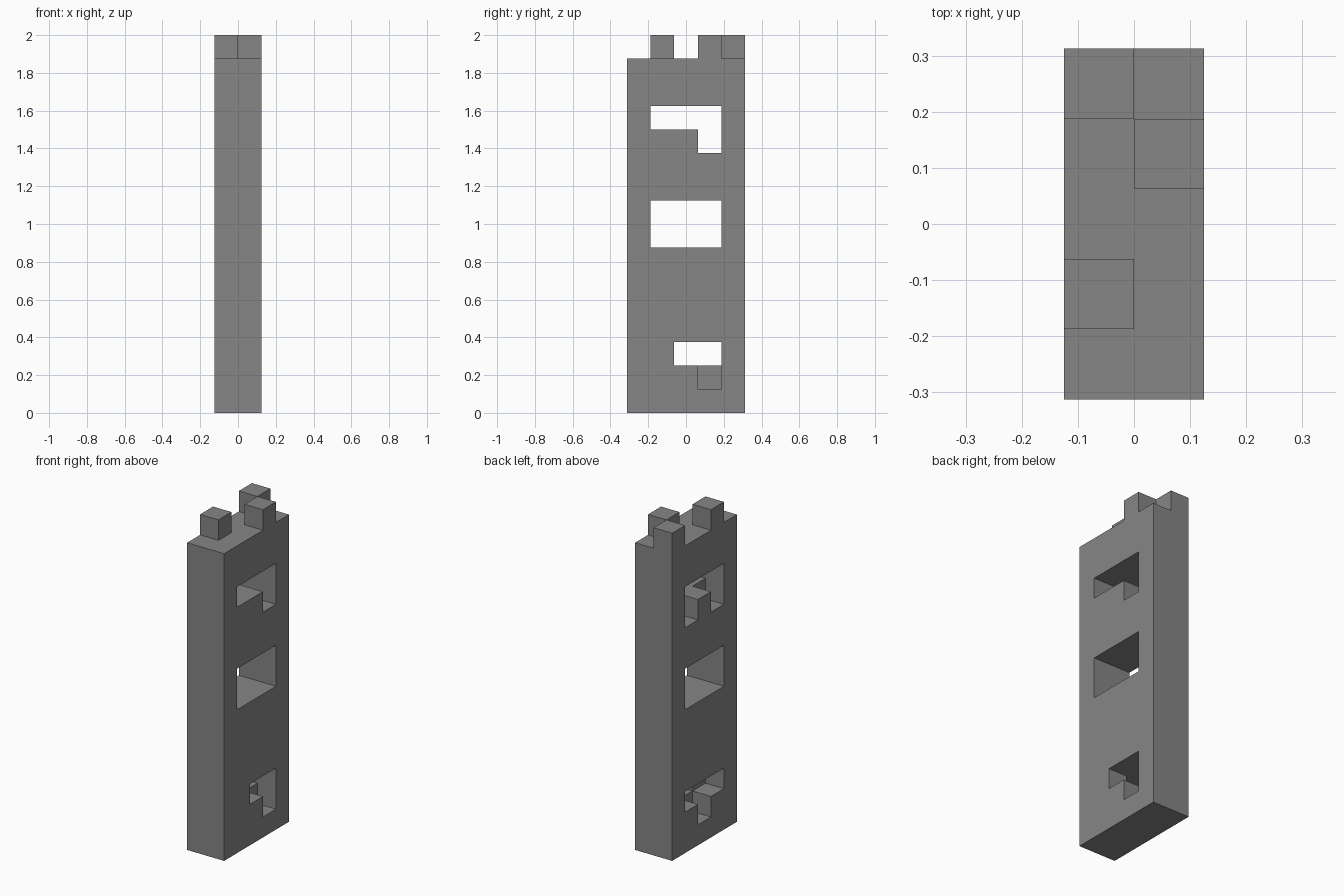
import bpy, bmesh
from mathutils import Vector

cube = bpy.data.objects.get("Cube")
if cube:
    bpy.data.objects.remove(cube, do_unlink=True)

UNIT = 0.125                      # edge of one block
WIDE, DEEP, TALL = 2, 5, 15       # blocks in x, y, z below the battlements

stone = bpy.data.materials.new("stone grey")
stone.use_nodes = True
colour = (0.24, 0.24, 0.24, 1)
stone.diffuse_color = colour
stone.node_tree.nodes["Principled BSDF"].inputs["Base Color"].default_value = colour


def row(x, ys, z):
    """Blocks of one half (x) at height z."""
    return {(x, y, z) for y in ys}


RIGHT, LEFT = 0, 1
body = {(x, y, z) for x in range(WIDE) for y in range(DEEP) for z in range(TALL)}

# Middle window: plain opening through both halves
for x in (RIGHT, LEFT):
    for z in (7, 8):
        body -= row(x, (1, 2, 3), z)

# Upper window: arch on the right half, hook on the left half
body -= row(RIGHT, (1, 2, 3), 12) | row(RIGHT, (1, 3), 11)
body -= row(LEFT, (1, 2, 3), 12) | row(LEFT, (3,), 11)

# Lower window: T shape on the right half, hook on the left half
body -= row(RIGHT, (1, 2, 3), 2) | row(RIGHT, (2,), 1)
body -= row(LEFT, (2, 3), 2) | row(LEFT, (3,), 1)

# Battlements
body |= row(RIGHT, (1, 4), TALL) | row(LEFT, (3,), TALL)

# Skin: one square wherever a block meets the open air
bm = bmesh.new()
origin = Vector((WIDE / 2, DEEP / 2, 0))
for cell in sorted(body):
    for axis in range(3):
        for side in (0, 1):
            step = Vector((0, 0, 0))
            step[axis] = side * 2 - 1
            neighbour = tuple(int(c + s) for c, s in zip(cell, step))
            if neighbour in body:
                continue
            corners = []
            for a, b in ((0, 0), (1, 0), (1, 1), (0, 1)):
                p = Vector(cell)
                p[axis] += side
                p[(axis + 1) % 3] += a
                p[(axis + 2) % 3] += b
                corners.append(bm.verts.new((p - origin) * UNIT))
            bm.faces.new(corners if side else corners[::-1])
bmesh.ops.remove_doubles(bm, verts=bm.verts, dist=UNIT / 100)

mesh = bpy.data.meshes.new("tower_wall")
bm.to_mesh(mesh)
bm.free()
mesh.materials.append(stone)
tower = bpy.data.objects.new("tower_wall", mesh)
bpy.context.collection.objects.link(tower)
